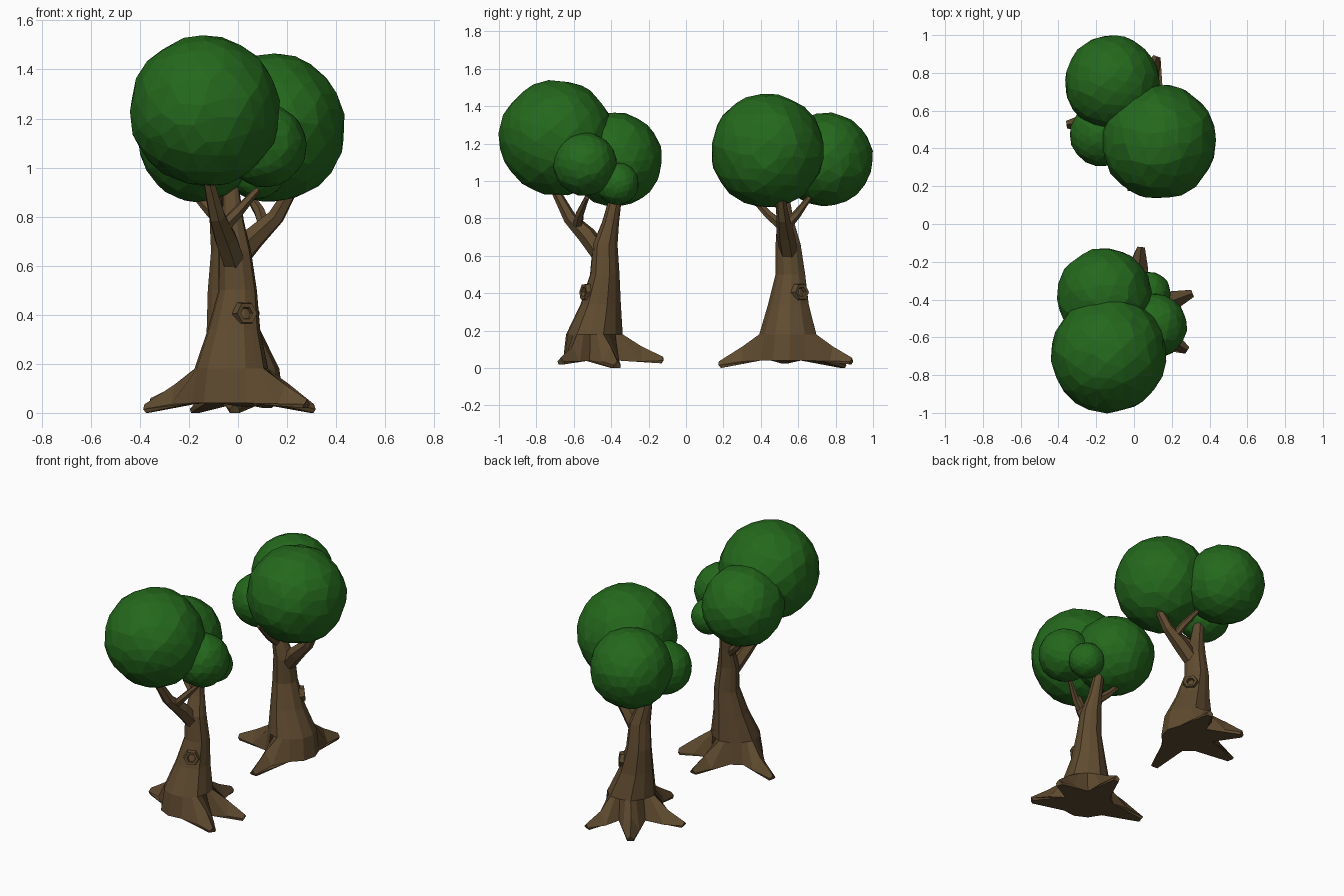
import bpy, bmesh, math, random
from mathutils import Vector, Matrix

if "Cube" in bpy.data.objects:
    bpy.data.objects.remove(bpy.data.objects["Cube"])

random.seed(4)


def material(name, rgb):
    m = bpy.data.materials.new(name)
    m.diffuse_color = (*rgb, 1)
    m.use_nodes = True
    m.node_tree.nodes["Principled BSDF"].inputs["Base Color"].default_value = m.diffuse_color
    return m


BARK = material("bark", (0.115, 0.07, 0.029))
LEAF = material("leaf", (0.018, 0.14, 0.012))


def finish(bm, name, mat, place=Matrix()):
    bmesh.ops.remove_doubles(bm, verts=bm.verts, dist=0.0005)
    bmesh.ops.recalc_face_normals(bm, faces=bm.faces)
    me = bpy.data.meshes.new(name)
    bm.to_mesh(me)
    bm.free()
    me.materials.append(mat)
    ob = bpy.data.objects.new(name, me)
    ob.matrix_world = place
    bpy.context.collection.objects.link(ob)
    return ob


def loft(bm, rings):
    """Skin a list of point rings and close both ends."""
    rows = [[bm.verts.new(p) for p in r] for r in rings]
    n = len(rows[0])
    for a, b in zip(rows, rows[1:]):
        for i in range(n):
            j = (i + 1) % n
            bm.faces.new((a[i], a[j], b[j], b[i]))
    bm.faces.new(rows[0][::-1])
    bm.faces.new(rows[-1])


def polar(r, deg, z, c=(0, 0)):
    a = math.radians(deg)
    return Vector((c[0] + r * math.cos(a), c[1] + r * math.sin(a), z))


# root directions: angle, reach, tip height
ROOTS = [(-34, 0.34, 0.02), (20, 0.33, 0.0), (84, 0.36, 0.025), (165, 0.395, 0.0)]
VALLEYS = [-7, 52, 110, 138, 196, 228, 260, 292]


def trunk(bm):
    # each column is (angle, root or None, side -1/0/1)
    cols = [(a, None, 0) for a in VALLEYS]
    for r in ROOTS:
        cols += [(r[0] + 13 * s, r, s) for s in (-1, 0, 1)]
    cols.sort(key=lambda c: c[0] % 360)

    def root_ring(along, half, top, low):
        ring = []
        for a, r, s in cols:
            if r is None:
                ring.append(polar(0.165, a, 0.04, (-0.03, -0.015)))
            else:
                t = math.radians(r[0])
                side = Vector((-math.sin(t), math.cos(t), 0)) * half * s
                z = (low if s else top) + (r[2] if along > 0.9 else 0)
                ring.append(polar(r[1] * along, r[0], z) + side)
        return ring

    rings = [root_ring(0.97, 0.02, 0.0, 0.0),
             root_ring(1.0, 0.02, 0.035, 0.015),
             root_ring(0.68, 0.05, 0.115, 0.035)]
    # height, centre, radius
    for z, x, y, r in ((0.18, -0.025, -0.015, 0.15), (0.34, -0.015, 0.02, 0.107),
                       (0.5, 0, 0.043, 0.078), (0.66, -0.012, 0.045, 0.066),
                       (0.78, -0.02, 0.075, 0.045), (0.95, -0.03, 0.11, 0.03)):
        rings.append([polar(r * (1.05 if q and s == 0 else 0.99), a, z, (x, y))
                      for a, q, s in cols])
    loft(bm, rings)


def branch(bm, path):
    """Six-sided tapering limb through (x, y, z, radius) points."""
    pts = [Vector(p[:3]) for p in path]
    rings = []
    for i, p in enumerate(pts):
        d = pts[min(i + 1, len(pts) - 1)] - pts[max(i - 1, 0)]
        q = d.to_track_quat('Z', 'Y')
        rings.append([p + q @ polar(path[i][3], 60 * k, 0) for k in range(6)])
    loft(bm, rings)


def knot(bm):
    """Hexagonal knothole rim on the trunk."""
    face = Matrix.Translation(polar(0.09, -65, 0.405, (-0.01, 0.03))) \
        @ Vector((0.42, -0.9, 0.1)).to_track_quat('Z', 'Y').to_matrix().to_4x4()
    prof = ((0.058, -0.03), (0.045, 0.022), (0.027, 0.02), (0.02, -0.012))
    loft(bm, [[face @ polar(r, 60 * k, h) for k in range(6)] for r, h in prof])


def tree_wood(name, place):
    bm = bmesh.new()
    trunk(bm)
    finish(bm, name + "_trunk", BARK, place)
    bm = bmesh.new()
    branch(bm, [(-0.01, 0.03, 0.6, 0.05), (-0.05, -0.05, 0.71, 0.05),
                (-0.085, -0.14, 0.8, 0.036), (-0.125, -0.23, 0.97, 0.022)])
    branch(bm, [(-0.065, -0.1, 0.75, 0.028), (0, -0.09, 0.82, 0.024),
                (0.08, -0.05, 0.91, 0.014)])
    branch(bm, [(-0.02, 0.07, 0.74, 0.03), (-0.11, 0.1, 0.82, 0.024),
                (-0.21, 0.13, 0.93, 0.014)])
    finish(bm, name + "_branches", BARK, place)
    bm = bmesh.new()
    knot(bm)
    finish(bm, name + "_knot", BARK, place)


def foliage(name, x, y, z, r):
    """Faceted leaf ball with slightly uneven corners."""
    bm = bmesh.new()
    bmesh.ops.create_icosphere(bm, subdivisions=3, radius=r)
    for v in bm.verts:
        v.co += Vector([random.uniform(-0.055, 0.055) * r for _ in range(3)])
        v.co = v.co.normalized() * r * random.uniform(0.985, 1.015)
    turn = Matrix.Rotation(random.uniform(0, 6), 4, (0.4, 0.5, 0.8))
    finish(bm, name, LEAF, Matrix.Translation((x, y, z)) @ turn)


# both trees share the wood shape, the rear one turned
tree_wood("front_tree", Matrix.Translation((0, -0.48, 0)))
tree_wood("rear_tree", Matrix.Translation((0, 0.57, 0)) @ Matrix.Rotation(math.radians(103), 4, 'Z'))

foliage("front_tree_crown", -0.135, -0.692, 1.23, 0.308)
foliage("front_tree_back_leaves", -0.157, -0.38, 1.115, 0.253)
foliage("front_tree_side_leaves", 0.11, -0.54, 1.09, 0.17)
foliage("front_tree_low_leaves", 0.08, -0.365, 0.985, 0.113)
foliage("rear_tree_crown", 0.133, 0.435, 1.163, 0.305)
foliage("rear_tree_back_leaves", -0.115, 0.747, 1.115, 0.253)
foliage("rear_tree_side_leaves", -0.17, 0.475, 1.03, 0.17)
